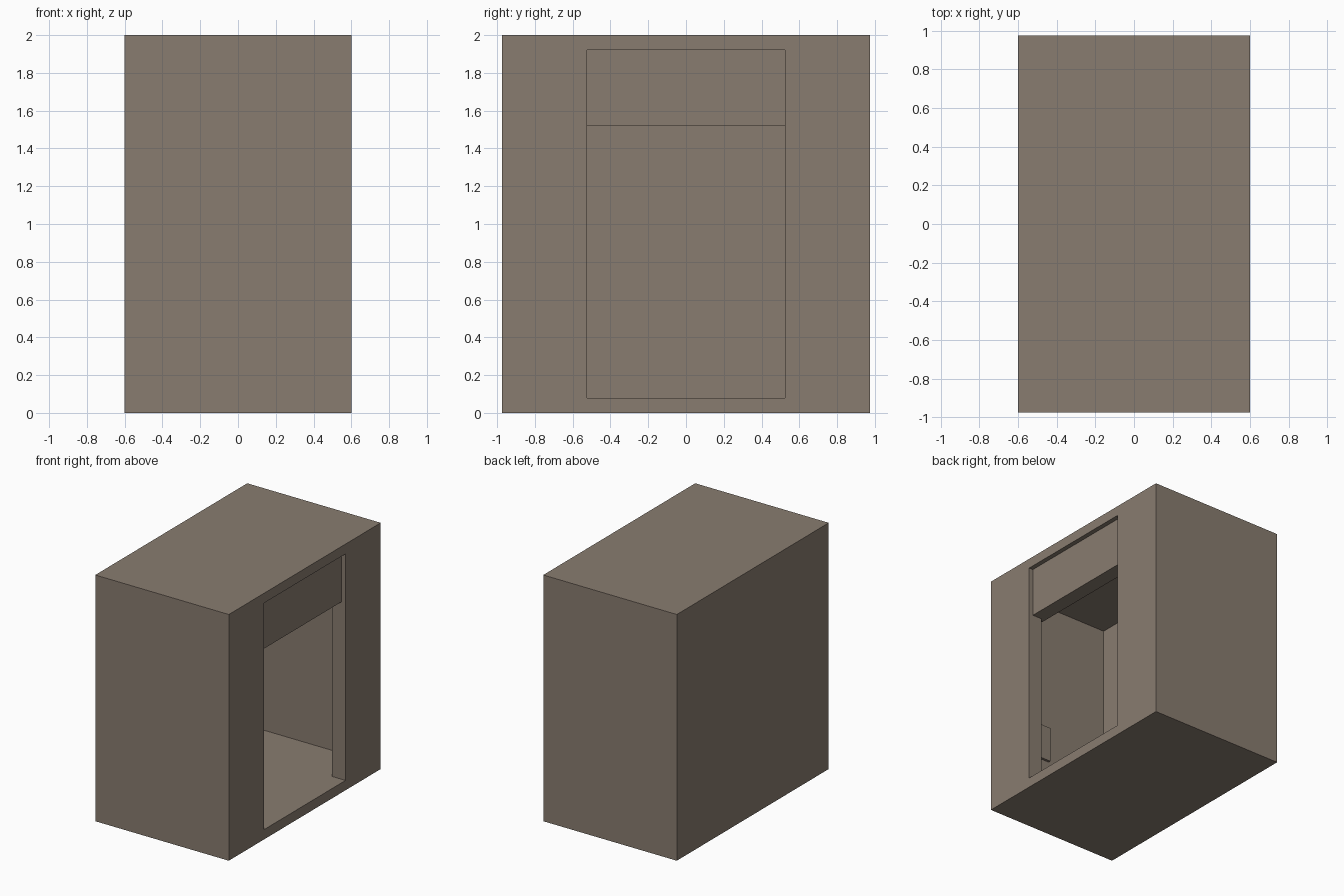
import bpy, bmesh

if "Cube" in bpy.data.objects:
    bpy.data.objects.remove(bpy.data.objects["Cube"])

mat = bpy.data.materials.new("warm grey brown")
mat.diffuse_color = (0.25, 0.203, 0.162, 1)
mat.use_nodes = True
mat.node_tree.nodes["Principled BSDF"].inputs["Base Color"].default_value = mat.diffuse_color


def finish(bm, name):
    bmesh.ops.remove_doubles(bm, verts=bm.verts, dist=1e-5)
    mesh = bpy.data.meshes.new(name)
    bm.to_mesh(mesh)
    bm.free()
    mesh.materials.append(mat)
    obj = bpy.data.objects.new(name, mesh)
    bpy.context.collection.objects.link(obj)
    return obj


def box(name, x, y, z):
    bm = bmesh.new()
    bmesh.ops.create_cube(bm, size=1)
    for v in bm.verts:
        v.co = [lo + (c + 0.5) * (hi - lo) for c, (lo, hi) in zip(v.co, (x, y, z))]
    return finish(bm, name)


def cabin():
    # Chain of rectangles: outer back, outer front, doorway, cavity (x, half width, z range)
    rings = [(-0.6, 0.975, 0, 2), (0.6, 0.975, 0, 2),
             (0.6, 0.523, 0.08, 1.92), (0.48, 0.523, 0.08, 1.92),
             (0.48, 0.895, 0.08, 1.92), (-0.45, 0.895, 0.08, 1.92)]
    bm = bmesh.new()
    loops = [[bm.verts.new((x, w * sy, z)) for sy, z in
              ((-1, lo), (1, lo), (1, hi), (-1, hi))] for x, w, lo, hi in rings]
    bm.faces.new(loops[0][::-1])
    bm.faces.new(loops[-1])
    for a, b in zip(loops, loops[1:]):
        for i in range(4):
            j = (i + 1) % 4
            f = bm.faces.new((a[i], a[j], b[j], b[i]))
            if f.calc_area() < 1e-6:
                bm.faces.remove(f)
    return finish(bm, "cabin_shell")


# Hollow cabin with a doorway on the right side
cabin()
# Raised door hanging in the top of the doorway
box("raised_door", (0.442, 0.563), (-0.56, 0.56), (1.52, 1.93))
# Small control panel on the inner side wall
box("control_panel", (0.095, 0.3), (-0.9, -0.875), (0.57, 0.86))
